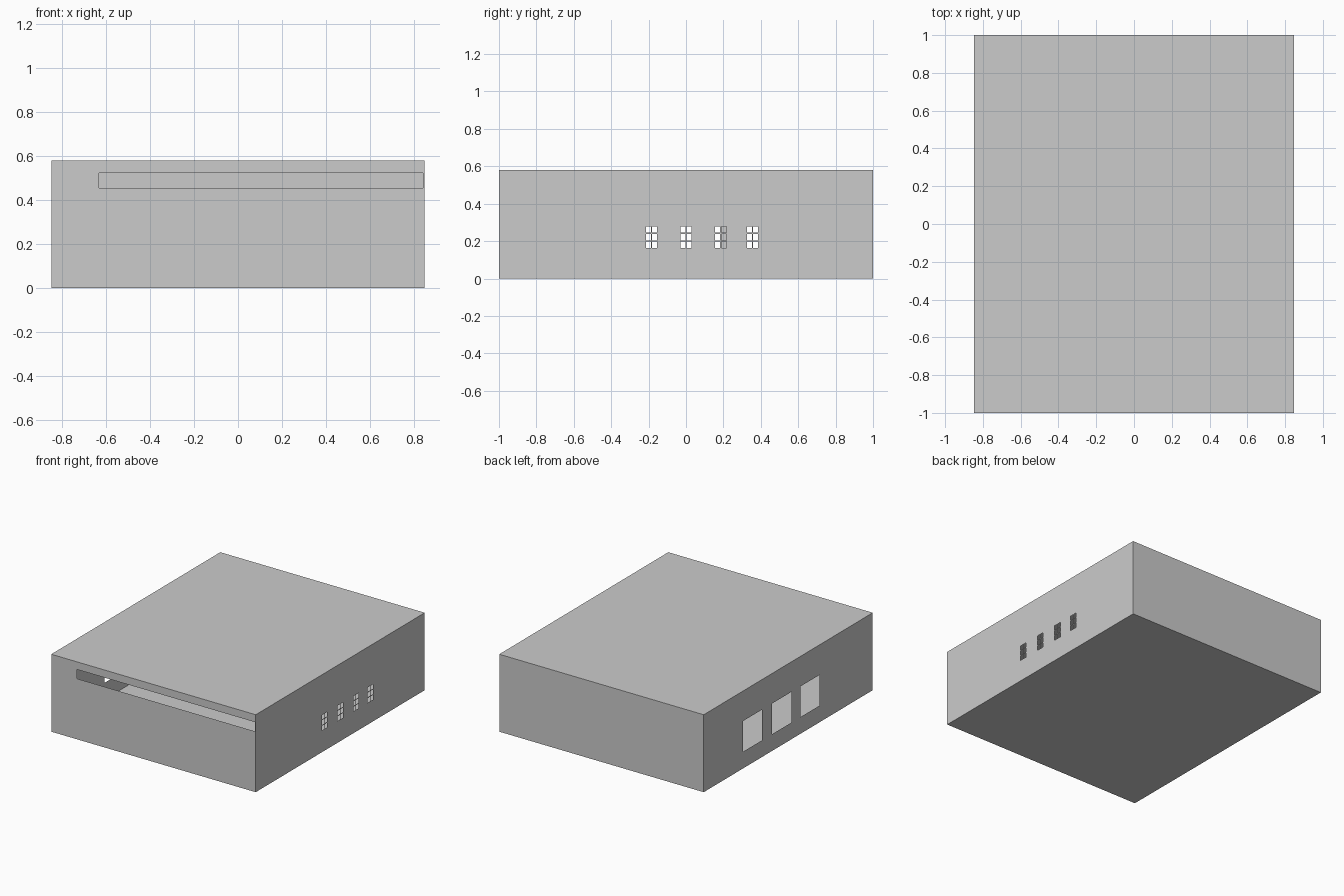
import bpy, bmesh
from mathutils import Vector

if "Cube" in bpy.data.objects:
    bpy.data.objects.remove(bpy.data.objects["Cube"])

W, D, H = 0.847, 1.0, 0.58   # half width, half depth, height


def panel(name, origin, u_dir, v_dir, u_range, v_range, holes=()):
    """Thin flat sheet with rectangular holes (u0, u1, v0, v1); faces along u x v."""
    us = sorted(set(u_range) | {u for h in holes for u in h[:2]})
    vs = sorted(set(v_range) | {v for h in holes for v in h[2:]})
    o, ud, vd = Vector(origin), Vector(u_dir), Vector(v_dir)
    bm = bmesh.new()
    grid = [[bm.verts.new(o + ud * u + vd * v) for v in vs] for u in us]
    for i in range(len(us) - 1):
        for j in range(len(vs) - 1):
            cu, cv = (us[i] + us[i + 1]) / 2, (vs[j] + vs[j + 1]) / 2
            if any(a < cu < b and c < cv < d for a, b, c, d in holes):
                continue
            bm.faces.new((grid[i][j], grid[i + 1][j], grid[i + 1][j + 1], grid[i][j + 1]))
    loose = [v for v in bm.verts if not v.link_faces]
    bmesh.ops.delete(bm, geom=loose, context='VERTS')
    mesh = bpy.data.meshes.new(name)
    bm.to_mesh(mesh)
    bm.free()
    obj = bpy.data.objects.new(name, mesh)
    bpy.context.collection.objects.link(obj)
    return obj


X, Y, Z = (1, 0, 0), (0, 1, 0), (0, 0, 1)
NX, NY = (-1, 0, 0), (0, -1, 0)

# Floor, roof and plain back wall
panel("floor", (0, 0, 0), Y, X, (-D, D), (-W, W))
panel("roof", (0, 0, H), X, Y, (-W, W), (-D, D))
panel("back_wall", (0, D, 0), NX, Z, (-W, W), (0, H))

# Front wall with the long high slot
panel("front_wall", (0, -D, 0), X, Z, (-W, W), (0, H), [(-0.632, 0.841, 0.454, 0.523)])

# Right wall: four small windows, each 2 x 3 panes between thin bars
panes = []
for y in (-0.184, 0.0, 0.186, 0.355):
    for a, b in ((-0.030, -0.003), (0.003, 0.030)):
        for z0, z1 in ((0.163, 0.198), (0.204, 0.239), (0.245, 0.278)):
            panes.append((y + a, y + b, z0, z1))
panel("right_wall", (W, 0, 0), Y, Z, (-D, D), (0, H), panes)

# Left wall: three large square openings (u runs along -y)
openings = [(-y - 0.113, -y + 0.113, 0.125, 0.355) for y in (0.423, 0.077, -0.256)]
panel("left_wall", (-W, 0, 0), NY, Z, (-D, D), (0, H), openings)
